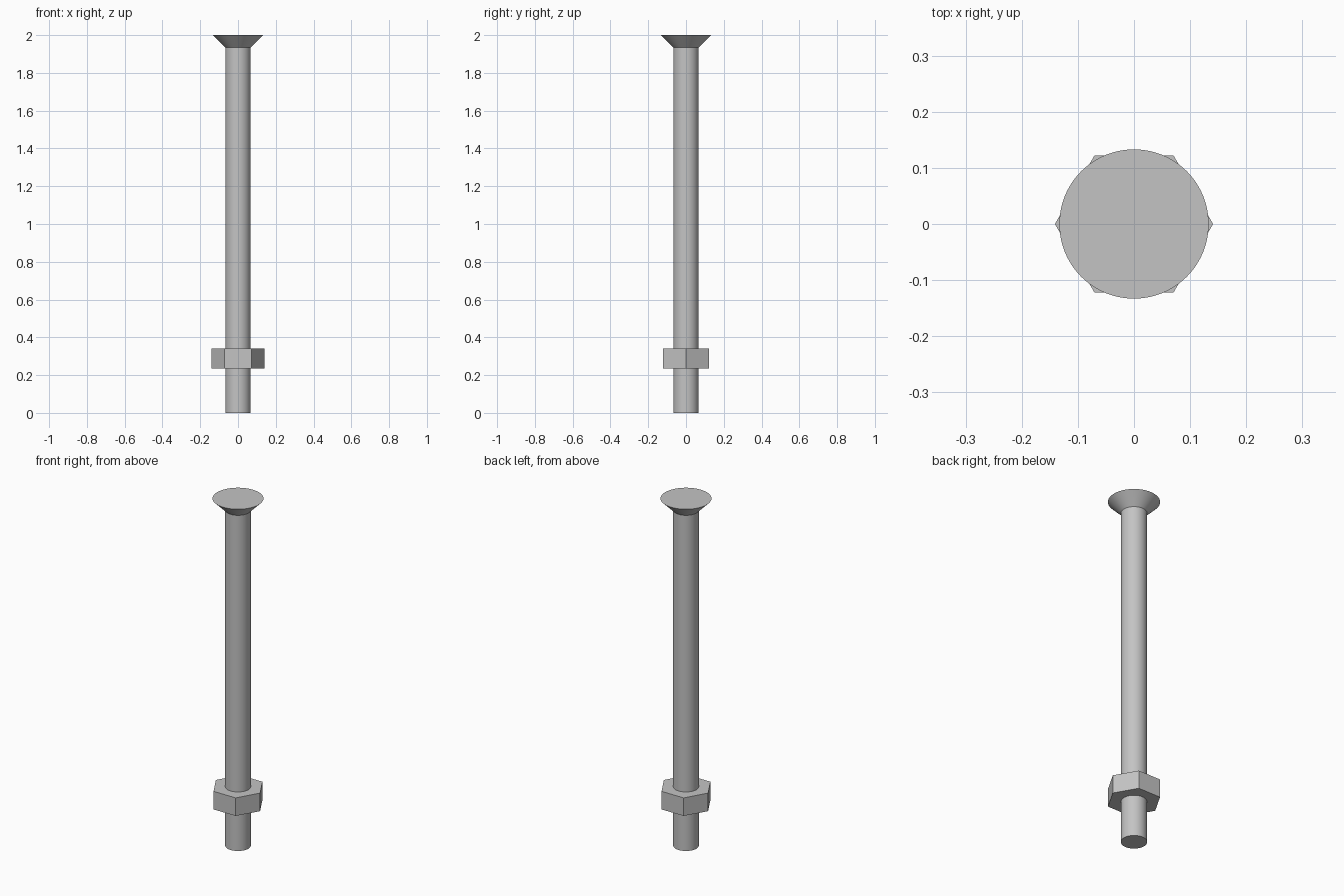
import bpy
import bmesh
from math import sin, cos, tau, radians

if "Cube" in bpy.data.objects:
    bpy.data.objects.remove(bpy.data.objects["Cube"])

# Plain steel
steel = bpy.data.materials.new("steel_grey")
steel.use_nodes = True
colour = (0.55, 0.55, 0.55, 1)
steel.diffuse_color = colour
steel.node_tree.nodes["Principled BSDF"].inputs["Base Color"].default_value = colour


def turned_part(name, profile, sides, smooth):
    """Closed solid turned around z from (radius, height) pairs, bottom to top."""
    bm = bmesh.new()
    rings = [[bm.verts.new((r * cos(tau * i / sides), r * sin(tau * i / sides), z))
              for i in range(sides)] for r, z in profile]
    for low, high in zip(rings, rings[1:]):
        for i in range(sides):
            j = (i + 1) % sides
            bm.faces.new((low[i], low[j], high[j], high[i]))
    bm.faces.new(rings[0][::-1])
    bm.faces.new(rings[-1])
    mesh = bpy.data.meshes.new(name)
    bm.to_mesh(mesh)
    bm.free()
    mesh.materials.append(steel)
    obj = bpy.data.objects.new(name, mesh)
    bpy.context.collection.objects.link(obj)
    if smooth:
        bpy.ops.object.select_all(action="DESELECT")
        obj.select_set(True)
        bpy.context.view_layer.objects.active = obj
        bpy.ops.object.shade_smooth_by_angle(angle=radians(30))
    return obj


# Shank with countersunk head
turned_part("countersunk_bolt", [(0.067, 0), (0.067, 1.934), (0.133, 2)], 96, True)

# Hexagonal nut, corners along x
turned_part("hex_nut", [(0.141, 0.236), (0.141, 0.34)], 6, False)
